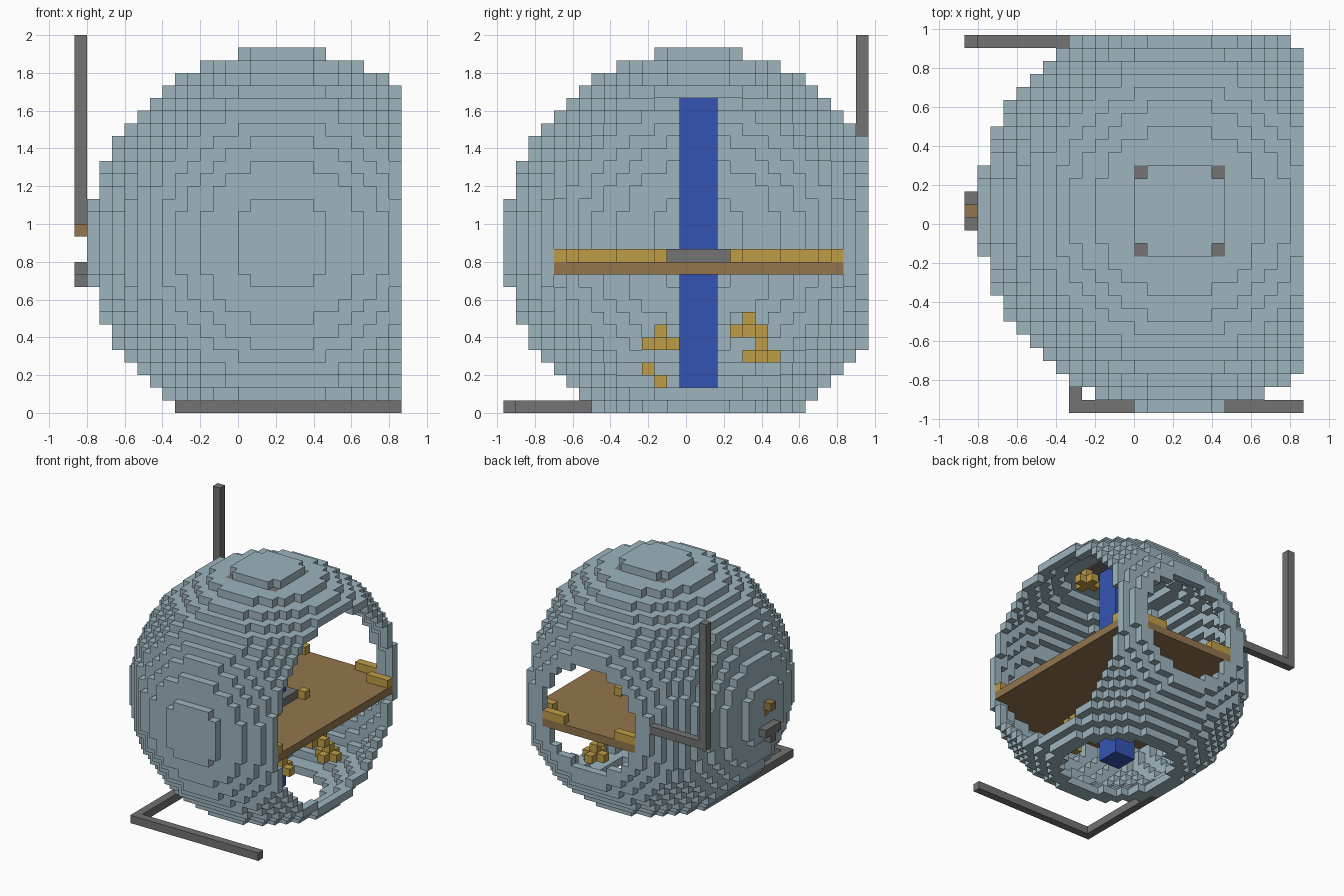
import bpy, bmesh
from mathutils import Vector

if "Cube" in bpy.data.objects:
    bpy.data.objects.remove(bpy.data.objects["Cube"], do_unlink=True)

UNIT = 1 / 15                        # edge of one block
CENTRE = Vector((3.5, 1, 13.5))      # middle of the globe, in blocks
RADIUS = 15.5


def material(name, rgb):
    linear = [(v / 255 / 12.92) if v < 11 else ((v / 255 + 0.055) / 1.055) ** 2.4 for v in rgb]
    mat = bpy.data.materials.new(name)
    mat.use_nodes = True
    mat.diffuse_color = (*linear, 1)
    mat.node_tree.nodes["Principled BSDF"].inputs["Base Color"].default_value = (*linear, 1)
    return mat


TEAL = material("pale teal", (157, 181, 190))
GREY = material("grey", (115, 115, 115))
BROWN = material("brown", (147, 118, 77))
GOLD = material("gold", (191, 157, 70))
BLUE = material("blue", (52, 84, 178))

DIRECTIONS = [Vector(d) for d in ((1, 0, 0), (-1, 0, 0), (0, 1, 0), (0, -1, 0), (0, 0, 1), (0, 0, -1))]


def build(name, cells, mat):
    """Mesh the outer faces of a set of unit blocks."""
    cells = set(cells)
    bm = bmesh.new()
    verts = {}

    def vert(p):
        key = tuple(round(v * 2) for v in p)
        if key not in verts:
            verts[key] = bm.verts.new((p + CENTRE) * UNIT)
        return verts[key]

    for cell in sorted(cells):
        for n in DIRECTIONS:
            if tuple(int(c + d) for c, d in zip(cell, n)) in cells:
                continue
            u = Vector((n.y, n.z, n.x))
            v = n.cross(u)
            mid = Vector(cell) + n / 2
            bm.faces.new([vert(mid + (u * i + v * j) / 2)
                          for i, j in ((-1, -1), (1, -1), (1, 1), (-1, 1))])
    mesh = bpy.data.meshes.new(name)
    bm.to_mesh(mesh)
    bm.free()
    mesh.materials.append(mat)
    obj = bpy.data.objects.new(name, mesh)
    bpy.context.collection.objects.link(obj)


def box(xs, ys, zs):
    """Blocks between inclusive limits; a single number is one layer."""
    spans = [range(s[0], s[1] + 1) if isinstance(s, tuple) else (s,) for s in (xs, ys, zs)]
    return {(x, y, z) for x in spans[0] for y in spans[1] for z in spans[2]}


def in_ball(x, y, z):
    return x * x + y * y + z * z <= RADIUS ** 2


def interior(x, y, z):
    x, y, z = abs(x), abs(y), abs(z)
    return in_ball(x + 1, y, z) and in_ball(x, y + 1, z) and in_ball(x, y, z + 1)


def mirrored(cells):
    return {(x * i, y * j, z) for x, y, z in cells for i in (1, -1) for j in (1, -1)}


# Ceiling plate and wall lever sit in the shell
ceiling = box((-3, 3), (-3, 3), 14)
lever = box(-15, 0, (0, 1)) | box(-16, 0, 1)

# Hollow globe, sliced open at one side, the back and the bottom
globe = {c for c in box((-15, 9), (-15, 13), (-13, 15)) if in_ball(*c) and not interior(*c)}
build("globe_shell", globe - ceiling - lever, TEAL)
build("ceiling_plate", ceiling, GREY)
build("wall_lever", lever, BROWN)
build("wall_basin", box(-16, (-1, 1), -2) | box(-16, 0, -3), GREY)

# Central post and round floor
post = box((-1, 1), (-1, 1), (-12, 13))
build("central_post", post, BLUE)
build("floor", {c for c in box((-15, 9), (-15, 13), -2) if interior(*c)} - post, BROWN)
build("post_collar", box((-2, 2), (-2, 2), -1) - post, GREY)

# Gold blocks around the rim of the floor and the collar corners
arc = box((4, 6), 13, -1) | box((7, 9), 11, -1)
rim = mirrored(arc | {(y, x, z) for x, y, z in arc} | {(10, 10, -1), (3, 3, -1)})
build("floor_rim_blocks", {c for c in rim if c[0] <= 9 and interior(*c)}, GOLD)


# Lamps: a flat cross with one block on top
def lamp(x, y, z, up=1):
    return box((x - 1, x + 1), y, z) | box(x, (y - 1, y + 1), z) | {(x, y, z + up)}


build("lower_lamps", lamp(4, 4, -7) | lamp(5, 5, -9) | lamp(4, -3, -8)
      | {(4, -4, -10), (4, -3, -11)}, GOLD)
build("ceiling_lamp", lamp(3, -2, 12), GOLD)

# Outer rails
build("rear_mast", box(-16, 13, (1, 16)) | box((-16, -9), 13, 1), GREY)
build("ground_rail", box((-8, 9), -15, -13) | box(-8, (-15, -3), -13), GREY)
